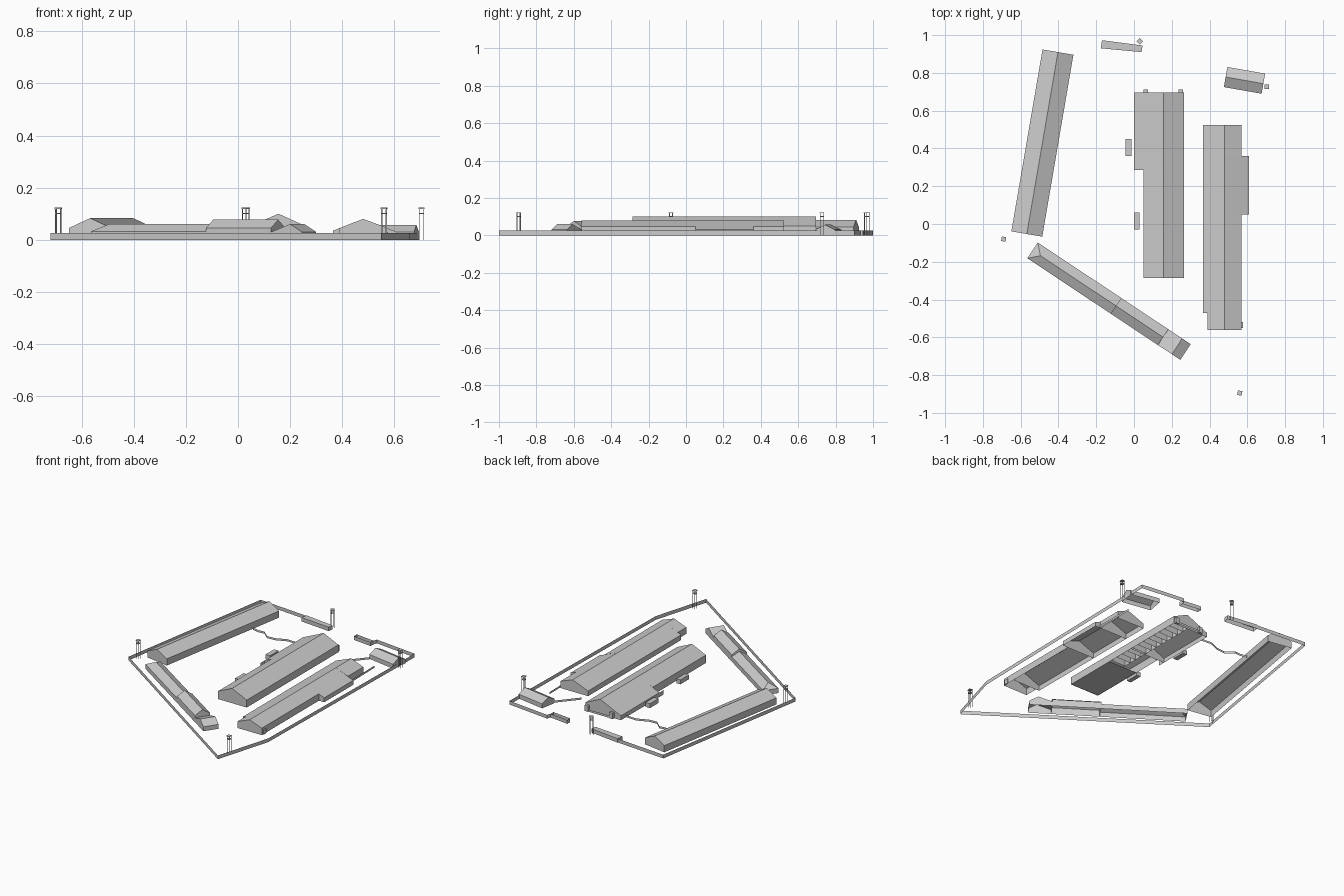
import bpy
from mathutils import Vector, Matrix
from math import radians

if "Cube" in bpy.data.objects:
    bpy.data.objects.remove(bpy.data.objects["Cube"])


def make(name, verts, faces):
    mesh = bpy.data.meshes.new(name)
    mesh.from_pydata([tuple(v) for v in verts], [], faces)
    mesh.update()
    ob = bpy.data.objects.new(name, mesh)
    bpy.context.collection.objects.link(ob)
    return ob


def shell(name, start, end, profile, hip=0.0):
    """Open-bottomed hall: eave, ridge, eave profile run from start to end."""
    s, e = Vector(start), Vector(end)
    d = (e - s).normalized()
    r = Vector((d.y, -d.x))
    (ul, zl), (ur, zr), (ue, ze) = profile
    verts = []
    for p, inset in ((s, hip), (e, 0)):
        for u, z, k in ((ul, 0, 0), (ul, zl, 0), (ur, zr, inset), (ue, ze, 0), (ue, 0, 0)):
            q = p + r * u + d * k
            verts.append((q.x, q.y, z))
    faces = [(i, i + 5, i + 6, i + 1) for i in range(4)]
    faces += [(0, 1, 3, 4), (1, 2, 3), (9, 8, 6, 5), (8, 7, 6)]
    return make(name, verts, faces)


def fence(name, points, height, closed=False):
    """Upright sheet wall along a path."""
    n = len(points)
    verts = [(x, y, 0) for x, y in points] + [(x, y, height) for x, y in points]
    faces = [(i, (i + 1) % n, n + (i + 1) % n, n + i) for i in range(n if closed else n - 1)]
    return make(name, verts, faces)


def box_data(x0, x1, y0, y1, z0, z1):
    v = [(x, y, z) for z in (z0, z1) for x, y in ((x0, y0), (x1, y0), (x1, y1), (x0, y1))]
    f = [(3, 2, 1, 0), (4, 5, 6, 7), (0, 1, 5, 4), (1, 2, 6, 5), (2, 3, 7, 6), (3, 0, 4, 7)]
    return v, f


def boxes(name, items):
    verts, faces = [], []
    for it in items:
        v, f = box_data(*it)
        faces += [tuple(i + len(verts) for i in q) for q in f]
        verts += v
    return make(name, verts, faces)


# Perimeter wall
fence("perimeter_wall", [(-0.17, 0.97), (-0.53, 1.0), (-0.72, -0.14), (0.55, -1.0),
                         (0.66, -0.62), (0.69, 0.90), (0.385, 0.935), (0.376, 0.91)], 0.025)

# Gate house (flat roof) and roofless gate enclosure
gate = [(-0.175, 0.93), (0.04, 0.91), (0.045, 0.945), (-0.17, 0.973)]
fence("gate_house_walls", gate, 0.027, True)
make("gate_house_roof", [(x, y, 0.027) for x, y in gate], [(0, 1, 2, 3)])
fence("gate_enclosure", [(0.24, 0.895), (0.376, 0.88), (0.376, 0.91), (0.24, 0.927)], 0.025, True)

# Central hall: narrow south part, wider north part
ridge, east = (0.155, 0.10), (0.265, 0.05)
shell("central_hall_south", (0, -0.285), (0, 0.285), [(0.05, 0.053), ridge, east])
shell("central_hall_north", (0, 0.285), (0, 0.695), [(0.0, 0.03), ridge, east])
make("central_hall_floor", [(0.05, -0.285, 0.002), (0.265, -0.285, 0.002),
                            (0.265, 0.08, 0.002), (0.05, 0.08, 0.002)], [(0, 1, 2, 3)])
for i in range(12):
    y = 0.10 + i * 0.05
    fence("cell_partition", [(0.155, y), (0.263, y)], 0.04)
fence("cell_corridor_wall", [(0.155, 0.08), (0.155, 0.69)], 0.04)
fence("central_side_wall", [(0.0, 0.24), (0.0, 0.29)], 0.03)
boxes("central_north_porches", [(0.05, 0.075, 0.695, 0.712, 0, 0.04),
                                (0.235, 0.26, 0.695, 0.712, 0, 0.04)])
fence("central_north_fence", [(0.075, 0.708), (0.235, 0.708)], 0.015)

# East hall with stepped wing
top = (0.48, 0.08)
for label, y0, y1, left, right in (
        ("end", -0.56, -0.47, (0.39, 0.045), (0.57, 0.047)),
        ("south", -0.47, 0.05, (0.365, 0.035), (0.57, 0.047)),
        ("wing", 0.05, 0.36, (0.365, 0.035), (0.61, 0.03)),
        ("north", 0.36, 0.525, (0.365, 0.035), (0.57, 0.047))):
    shell("east_hall_" + label, (0, y0), (0, y1), [left, top, right])
boxes("east_hall_step", [(0.57, 0.576, -0.55, -0.52, 0, 0.03)])

# North-west hall
shell("northwest_hall", (-0.5675, -0.053), (-0.4025, 0.91),
      [(-0.083, 0.045), (0, 0.083), (0.083, 0.045)])

# South-west hall: hipped low part, taller part, cross-ridged end block
origin, axis = Vector((-0.537, -0.14)), Vector((0.81, -0.538)).normalized()
side = Vector((-axis.y, axis.x))
shell("southwest_hall_low", origin, origin + axis * 0.53,
      [(-0.05, 0.032), (0, 0.06), (0.05, 0.032)], hip=0.05)
shell("southwest_hall_tall", origin + axis * 0.53, origin + axis * 0.83,
      [(-0.05, 0.045), (0, 0.077), (0.05, 0.045)])
c = origin + axis * 0.918
shell("southwest_hall_end", c - side * 0.05, c + side * 0.05,
      [(-0.088, 0.03), (0, 0.06), (0.054, 0.03)])

# Small north-east building
shell("northeast_building", (0.485, 0.778), (0.685, 0.743),
      [(-0.054, 0.03), (0, 0.057), (0.054, 0.03)])

# Detached annexes beside the central hall
boxes("west_annexes", [(-0.045, -0.012, 0.36, 0.45, 0, 0.03),
                       (0.0, 0.03, -0.03, 0.06, 0, 0.03)])

# Inner fences
fence("winding_fence", [(-0.35, 0.66), (-0.30, 0.65), (-0.26, 0.655), (-0.21, 0.61),
                        (-0.15, 0.615), (-0.08, 0.645), (0.0, 0.64)], 0.014)
fence("northeast_fence", [(0.37, 0.59), (0.48, 0.72)], 0.014)
fence("east_fence", [(0.58, 0.36), (0.575, 0.635)], 0.014)

# Watchtowers: legs, deck, posts and roof
h, t = 0.010, 0.0012
parts = [(-h, h, -h, h, 0.098, 0.103), (-0.012, 0.012, -0.012, 0.012, 0.119, 0.123)]
for sx in (-1, 1):
    for sy in (-1, 1):
        x, y = sx * (h - t), sy * (h - t)
        parts.append((x - t, x + t, y - t, y + t, 0, 0.12))
for x, y, a in ((-0.69, -0.08, -10), (0.56, -0.895, -10), (0.704, 0.727, 0), (0.03, 0.967, 45)):
    tower = boxes("watchtower", parts)
    tower.data.transform(Matrix.Translation((x, y, 0)) @ Matrix.Rotation(radians(a), 4, 'Z'))
